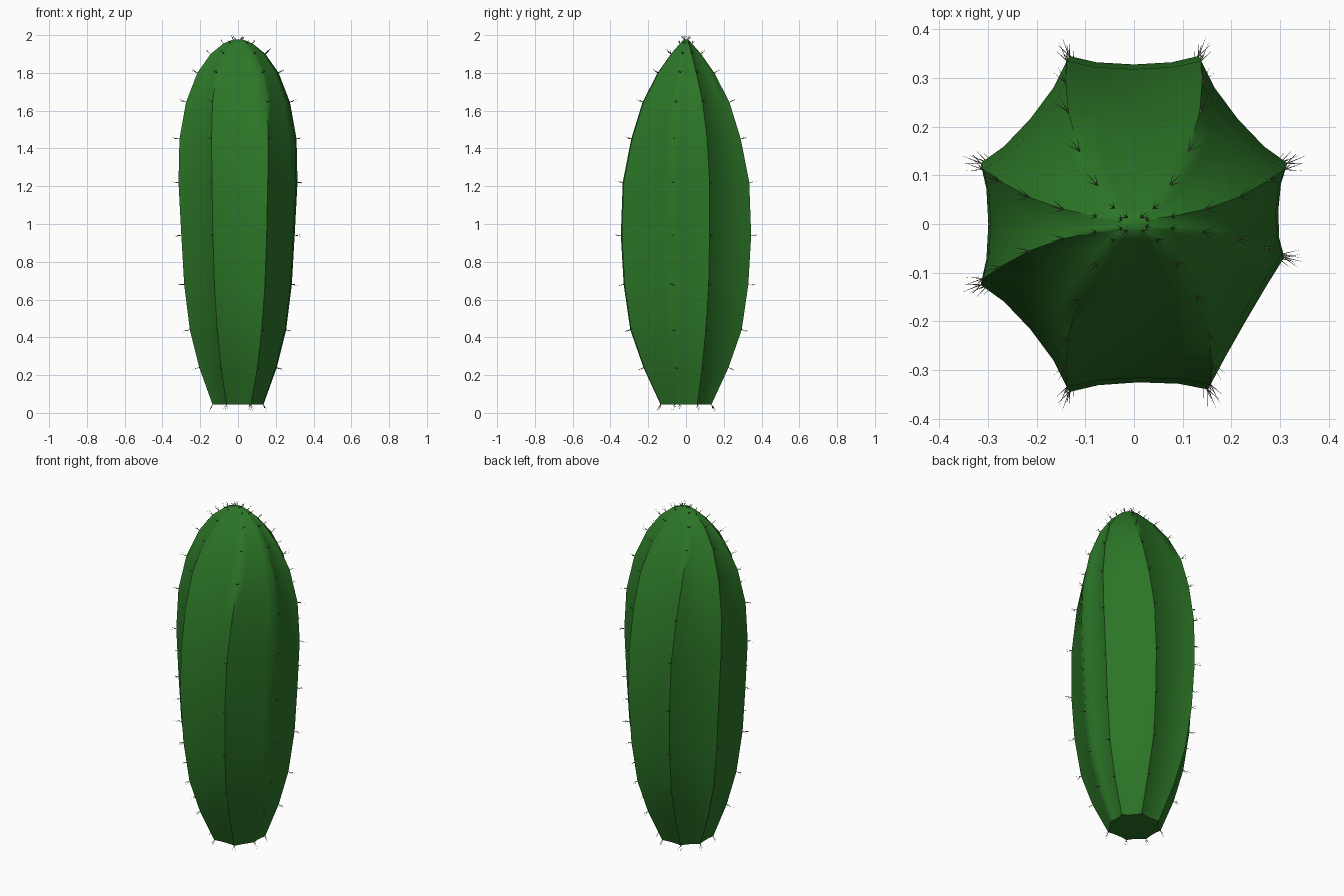
import bpy, bmesh, math, random
from mathutils import Vector

if "Cube" in bpy.data.objects:
    bpy.data.objects.remove(bpy.data.objects["Cube"])

random.seed(4)


def material(name, rgb):
    m = bpy.data.materials.new(name)
    m.diffuse_color = (*rgb, 1)
    m.use_nodes = True
    m.node_tree.nodes["Principled BSDF"].inputs["Base Color"].default_value = m.diffuse_color
    return m


def make_object(name, bm, mat):
    bmesh.ops.recalc_face_normals(bm, faces=bm.faces)
    mesh = bpy.data.meshes.new(name)
    bm.to_mesh(mesh)
    bm.free()
    mesh.materials.append(mat)
    ob = bpy.data.objects.new(name, mesh)
    bpy.context.collection.objects.link(ob)
    return ob


# Rib profile per level: z, front/back rib (x, y), side rib (x, y)
LEVELS = [
    (0.045, 0.060, 0.135, 0.135, 0.060),
    (0.24, 0.090, 0.225, 0.205, 0.085),
    (0.44, 0.110, 0.295, 0.255, 0.105),
    (0.68, 0.125, 0.330, 0.285, 0.120),
    (0.94, 0.133, 0.345, 0.300, 0.125),
    (1.22, 0.138, 0.335, 0.315, 0.125),
    (1.45, 0.140, 0.290, 0.310, 0.112),
    (1.645, 0.135, 0.230, 0.275, 0.088),
    (1.80, 0.112, 0.150, 0.215, 0.055),
    (1.90, 0.075, 0.080, 0.145, 0.030),
    (1.955, 0.040, 0.032, 0.078, 0.016),
    (1.977, 0.014, 0.013, 0.025, 0.009),
]
# Eight ribs counter-clockwise: column in the table, x factor, y factor, valley depth after it
RIBS = [
    (3, 1, 1, 0.06), (1, 1, 1, 0.05), (1, -1, 1, 0.06), (3, -1, 1, 0.05),
    (3, -1, -1, 0.06), (1, -1, -1, 0.05), (1, 1.14, -0.985, 0.01), (3, 0.98, -0.55, 0.05),
]


def rib_point(level, rib):
    c, fx, fy, _ = rib
    return Vector((level[c] * fx, level[c + 1] * fy, level[0]))


# Ribbed body: each ring has a ridge and three valley points per rib
bm = bmesh.new()
rings = []
for level in LEVELS:
    ring = []
    for i, rib in enumerate(RIBS):
        a, b = rib_point(level, rib), rib_point(level, RIBS[(i + 1) % 8])
        for t, depth in ((0, 0), (0.2, 0.75), (0.5, 1), (0.8, 0.75)):
            p = a.lerp(b, t)
            k = 1 - rib[3] * depth
            ring.append(bm.verts.new((p.x * k, p.y * k, p.z)))
    rings.append(ring)
for lo, hi in zip(rings, rings[1:]):
    for i in range(len(lo)):
        j = (i + 1) % len(lo)
        bm.faces.new((lo[i], lo[j], hi[j], hi[i]))
bm.faces.new(rings[0][::-1])
bm.faces.new(rings[-1])
body = make_object("cactus_body", bm, material("cactus_green", (0.025, 0.18, 0.02)))
bpy.context.view_layer.objects.active = body
body.select_set(True)
bpy.ops.object.shade_smooth_by_angle(angle=math.radians(60))


# Spines: a cluster of three thin needles at every level of every rib
def needle(bm, base, direction, length, radius=0.0014):
    d = direction.normalized()
    u = d.orthogonal().normalized()
    v = d.cross(u)
    foot = base - d * 0.004
    ring = [bm.verts.new(foot + radius * (u * math.cos(a) + v * math.sin(a)))
            for a in (0, 2.094, 4.189)]
    tip = bm.verts.new(base + d * length)
    for i in range(3):
        bm.faces.new((ring[i], ring[(i + 1) % 3], tip))
    bm.faces.new(ring[::-1])


bm = bmesh.new()
for n, level in enumerate(LEVELS):
    below, above = LEVELS[max(n - 1, 0)], LEVELS[min(n + 1, len(LEVELS) - 1)]
    for rib in RIBS:
        p = rib_point(level, rib)
        out = Vector((p.x, p.y, 0)).normalized()
        side = Vector((-out.y, out.x, 0))
        run = rib_point(above, rib) - rib_point(below, rib)
        normal = (out * run.z - Vector((0, 0, 1)) * run.dot(out)).normalized()
        if n == 0:
            normal = (out * 0.5 - Vector((0, 0, 1))).normalized()
        length = 0.023 if n >= len(LEVELS) - 2 else 0.036
        for s in (-0.45, 0, 0.45):
            lift = Vector((0, 0, random.uniform(-0.15, 0.15)))
            needle(bm, p, normal + side * s + lift, length + 0.008 * (s == 0))
# Keep the needle tips between the ground and the top
for v in bm.verts:
    v.co.z = min(max(v.co.z, 0), 2)
make_object("cactus_spines", bm, material("spine_grey", (0.12, 0.13, 0.08)))
